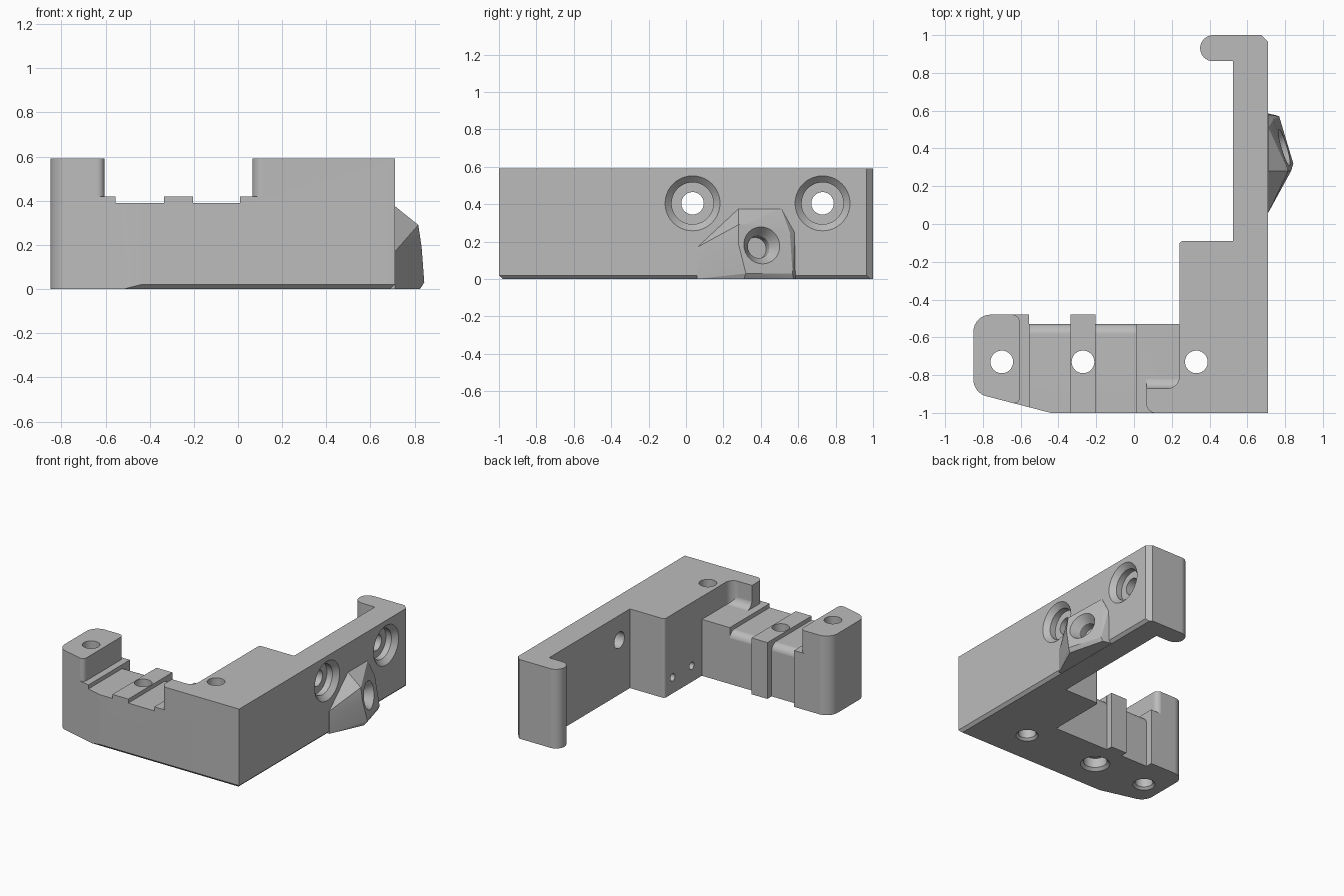
import bpy, bmesh, math
from mathutils import Vector

cube = bpy.data.objects.get("Cube")
if cube:
    bpy.data.objects.remove(cube, do_unlink=True)

grey = bpy.data.materials.new("plain grey")
grey.use_nodes = True
COLOR = (0.5, 0.5, 0.5, 1)
grey.diffuse_color = COLOR
grey.node_tree.nodes["Principled BSDF"].inputs["Base Color"].default_value = COLOR


def to_object(name, bm):
    bmesh.ops.recalc_face_normals(bm, faces=bm.faces[:])
    mesh = bpy.data.meshes.new(name)
    bm.to_mesh(mesh)
    bm.free()
    mesh.materials.append(grey)
    obj = bpy.data.objects.new(name, mesh)
    bpy.context.collection.objects.link(obj)
    return obj


def rounded(points, steps=8):
    """Replace every corner given as (a, b, radius) by an arc."""
    out = []
    for i, p in enumerate(points):
        here = Vector(p[:2])
        if len(p) < 3:
            out.append(here)
            continue
        u = (Vector(points[i - 1][:2]) - here).normalized()
        v = (Vector(points[(i + 1) % len(points)][:2]) - here).normalized()
        half = u.angle(v) / 2
        center = here + (u + v).normalized() * p[2] / math.sin(half)
        start = here + u * p[2] / math.tan(half) - center
        end = here + v * p[2] / math.tan(half) - center
        sweep = math.pi - 2 * half
        for k in range(steps + 1):
            t = k / steps
            out.append(center + (start * math.sin((1 - t) * sweep)
                                 + end * math.sin(t * sweep)) / math.sin(sweep))
    return out


def prism(name, points, low, high, axis="Z", chamfer=None):
    """Extrude a rounded profile along Z (x, y profile) or X (y, z profile)."""
    bm = bmesh.new()
    rings = []
    for h in (low, high):
        rings.append([bm.verts.new((p.x, p.y, h) if axis == "Z" else (h, p.x, p.y))
                      for p in rounded(points)])
        bm.faces.new(rings[-1])
    bridge(bm, *rings)
    bmesh.ops.recalc_face_normals(bm, faces=bm.faces[:])
    if chamfer:
        edges = [e for e in bm.edges if chamfer(*[v.co for v in e.verts])]
        bmesh.ops.bevel(bm, geom=edges, offset=0.02, segments=1, affect="EDGES")
    return to_object(name, bm)


def bridge(bm, a, b):
    for i in range(len(a)):
        bm.faces.new((a[i - 1], a[i], b[i], b[i - 1]))


def bore(start, direction, steps, sides=40):
    """Turned cutter: steps are (radius, depth) along direction from start."""
    turn = Vector(direction).to_track_quat("Z", "Y")
    bm = bmesh.new()
    rings = []
    for radius, depth in steps:
        ring = [Vector((radius * math.cos(math.tau * k / sides),
                        radius * math.sin(math.tau * k / sides), depth)) for k in range(sides)]
        rings.append([bm.verts.new(Vector(start) + turn @ co) for co in ring])
    for a, b in zip(rings, rings[1:]):
        bridge(bm, a, b)
    bm.faces.new(rings[0])
    bm.faces.new(rings[-1])
    return to_object("bore", bm)


def combine(body, tool, operation="DIFFERENCE"):
    mod = body.modifiers.new("cut", "BOOLEAN")
    mod.operation, mod.solver, mod.object = operation, "EXACT", tool
    bpy.context.view_layer.objects.active = body
    bpy.ops.object.modifier_apply(modifier=mod.name)
    bpy.data.objects.remove(tool, do_unlink=True)


# Full-height bracket outline with chamfered lower front and side edges
outline = [(-0.44, -1), (0.71, -1), (0.71, 0.965), (0.675, 1), (0.35, 1, 0.069),
           (0.35, 0.862, 0.068), (0.525, 0.862), (0.525, -0.09), (0.24, -0.09, 0.02),
           (0.24, -0.53), (-0.205, -0.53), (-0.205, -0.48), (-0.335, -0.48),
           (-0.335, -0.53), (-0.555, -0.53), (-0.555, -0.48), (-0.85, -0.48, 0.09),
           (-0.85, -0.894, 0.09)]


def lower_edge(a, b):
    flat = a.z < 0.001 and b.z < 0.001
    return flat and ((a.y < -0.999 and b.y < -0.999) or (a.x > 0.709 and b.x > 0.709))


bracket = prism("bracket", outline, 0, 0.59, chamfer=lower_edge)

# Saddle between end post and tall block
combine(bracket, prism("saddle_cut", [
    (-0.7, -1.1), (0.2, -1.1), (0.2, -1.0005), (0.065, -1.0005, 0.05), (0.065, -0.87),
    (0.2395, -0.87, 0.06), (0.2395, -0.3), (-0.7, -0.3), (-0.7, -0.4795),
    (-0.605, -0.4795, 0.04), (-0.605, -0.958, 0.03), (-0.7, -0.9335)], 0.42, 1))

# Two shallow grooves with rounded rear edge
for left, right in ((-0.5545, -0.3355), (-0.2045, 0.01)):
    combine(bracket, prism("groove_cut", [
        (-1.1, 0.39), (-0.5295, 0.39, 0.055), (-0.5295, 0.3), (-0.45, 0.3),
        (-0.45, 0.7), (-1.1, 0.7)], left, right, "X"))

# Cove at the foot of the tall wall
combine(bracket, prism("cove", [
    (-0.88, 0.41), (-0.88, 0.479), (-0.8705, 0.479), (-0.8705, 0.4195, 0.058),
    (-0.81, 0.4195), (-0.81, 0.41)], 0.066, 0.25, "X"), "UNION")

# Faceted boss on the side
boss_bm = bmesh.new()
base = [(0.06, 0.001), (0.06, 0.17), (0.28, 0.375), (0.51, 0.375), (0.58, 0.25), (0.585, 0.001)]
crown = [(0.28, 0.29), (0.28, 0.19), (0.32, 0.03), (0.57, 0.03), (0.555, 0.25), (0.36, 0.3)]


def crown_x(y, z):
    return 0.845 - 0.3 * (y - 0.31) - 0.15 * (z - 0.04)


for x in (0.66, 0.711):
    for y, z in base:
        boss_bm.verts.new((x, y, z))
for y, z in crown:
    boss_bm.verts.new((crown_x(y, z), y, z))
for x, y in ((0.825, 0.31), (0.755, 0.575)):
    boss_bm.verts.new((x, y, 0.001))
bmesh.ops.convex_hull(boss_bm, input=boss_bm.verts[:])
bmesh.ops.delete(boss_bm, geom=[v for v in boss_bm.verts if not v.link_faces], context="VERTS")
combine(bracket, to_object("boss", boss_bm), "UNION")

# Slanted socket in the boss
inward = -Vector((1, 0.3, 0.15)).normalized()
mouth = Vector((crown_x(0.405, 0.18), 0.405, 0.18))
combine(bracket, bore(mouth - inward * 0.02, inward, [(0.113, 0), (0.06, 0.08), (0.06, 0.14)]))

# Vertical bolt holes with flared undersides, the middle one counterbored
plain = [(0.086, 0), (0.06, 0.026), (0.06, 0.9)]
stepped = [(0.11, 0), (0.08, 0.03), (0.08, 0.1), (0.06, 0.1), (0.06, 0.9)]
for x, steps in ((-0.7, plain), (-0.27, stepped), (0.33, plain)):
    combine(bracket, bore((x, -0.73, -0.01), (0, 0, 1), steps))

# Stepped side bolt holes
for y in (0.035, 0.73):
    combine(bracket, bore((0.72, y, 0.405), (-1, 0, 0), [
        (0.157, 0), (0.112, 0.045), (0.112, 0.09), (0.06, 0.09), (0.06, 0.25)]))

# Small pin holes in the inner face of the block
for y in (-0.185, -0.41):
    combine(bracket, bore((0.2, y, 0.12), (1, 0, 0), [(0.027, 0), (0.027, 0.3)]))

# Smooth curved walls, keep crisp edges
bpy.ops.object.select_all(action="DESELECT")
bracket.select_set(True)
bpy.context.view_layer.objects.active = bracket
bpy.ops.object.shade_smooth_by_angle(angle=math.radians(20))
weighted = bracket.modifiers.new("even_normals", "WEIGHTED_NORMAL")
weighted.keep_sharp = True
